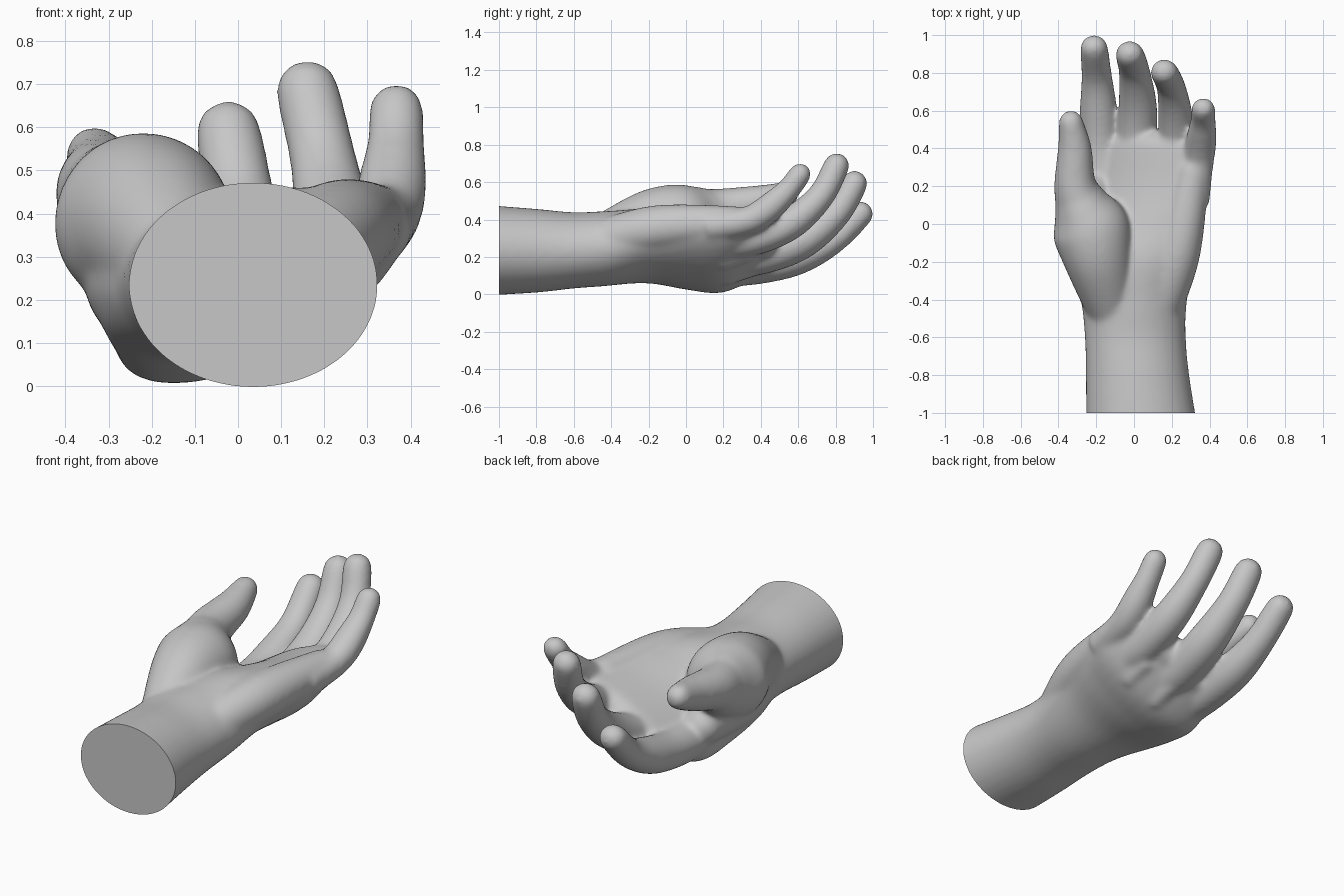
import bpy, bmesh, math
from mathutils import Vector

if "Cube" in bpy.data.objects:
    bpy.data.objects.remove(bpy.data.objects["Cube"])

SEG = 32
clay = bpy.data.materials.new("grey clay")
clay.diffuse_color = (0.57, 0.57, 0.57, 1)
clay.use_nodes = True
clay.node_tree.nodes["Principled BSDF"].inputs["Base Color"].default_value = clay.diffuse_color
bm = bmesh.new()


def spline(pts, steps=8):
    """Catmull-Rom interpolation of stations."""
    p = [pts[0]] + pts + [pts[-1]]
    out = []
    for i in range(1, len(p) - 2):
        for s in range(steps):
            t = s / steps
            out.append([0.5 * (2 * b + (c - a) * t + (2 * a - 5 * b + 4 * c - d) * t * t
                               + (3 * b - a - 3 * c + d) * t ** 3)
                        for a, b, c, d in zip(*p[i - 1:i + 3])])
    return out + [list(pts[-1])]


def loft(st, upright=False):
    """Round-ended tube of ellipses; station = x, y, z, half width, half height, tilt."""
    rings = []
    for i, s in enumerate(st):
        t = Vector(st[min(i + 1, len(st) - 1)][:3]) - Vector(st[max(i - 1, 0)][:3])
        t = Vector((0, 1, 0)) if upright else t.normalized()
        rings.append((Vector(s[:3]), t, s[3], s[4], s[5]))
    c, t, w, h, a = rings[-1]
    for k in range(1, 7):
        q = k * math.pi / 13
        rings.append((c + t * h * math.sin(q), t, w * math.cos(q), h * math.cos(q), a))
    loops = []
    for c, t, w, h, a in rings:
        a = math.radians(a)
        side = Vector((math.cos(a), 0, math.sin(a)))
        side = (side - t * side.dot(t)).normalized()
        up = side.cross(t)
        loops.append([bm.verts.new(c + side * w * math.cos(u) + up * h * math.sin(u))
                      for u in (k * 2 * math.pi / SEG for k in range(SEG))])
    for r0, r1 in zip(loops, loops[1:]):
        for k in range(SEG):
            j = (k + 1) % SEG
            bm.faces.new((r0[k], r0[j], r1[j], r1[k]))
    bm.faces.new(loops[0][::-1])
    bm.faces.new(loops[-1])


def finger(path, r_base, r_tip):
    """Tapering finger, slightly fuller at its two joints."""
    pts = spline(path)
    n = len(pts) - 1
    st = []
    for i, p in enumerate(pts):
        u = i / n
        r = r_base + (r_tip - r_base) * u ** 1.6 + 0.003 * math.cos(4 * math.pi * u)
        st.append(p + [r, r * 0.94, 24 * (1 - u)])
    loft(st)


# forearm, wrist and tilted palm
loft(spline([(.042, -1.08, .236, .296, .243, 0), (.019, -.8, .233, .274, .224, 0),
             (.007, -.6, .235, .268, .204, 0), (0, -.42, .245, .28, .2, 4),
             (-.005, -.2, .26, .33, .188, 16), (.03, 0, .238, .353, .168, 25),
             (.06, .2, .224, .362, .148, 28), (.07, .4, .265, .3, .095, 28)]), upright=True)

# thumb with its fleshy base
thumb = [(-.1, -.52, .25, .12, .13), (-.185, -.2, .365, .18, .19), (-.23, -.02, .385, .205, .205),
         (-.285, .12, .42, .14, .158), (-.313, .22, .455, .11, .115), (-.314, .4, .495, .09, .09),
         (-.333, .535, .535, .066, .068)]
loft([s + [0] for s in spline(thumb)])

# side of the hand below the thumb, and the outer edge of the palm
side = [(-.14, -.45, .23, .12), (-.215, -.12, .24, .138), (-.225, .17, .21, .1)]
heel = [(.13, -.48, .28, .11), (.23, -.15, .355, .122), (.312, .27, .385, .087)]
for path in (side, heel):
    loft([s + [s[3], 0] for s in spline(path)])

# four fingers, index to little
finger([(-.165, .15, .14), (-.18, .4, .153), (-.188, .6, .2), (-.197, .78, .288), (-.212, .933, .43)], .11, .07)
finger([(.01, .15, .185), (.014, .4, .205), (.02, .62, .285), (.003, .8, .43), (-.023, .9, .592)], .113, .072)
finger([(.2, .12, .27), (.22, .36, .295), (.22, .56, .38), (.197, .72, .525), (.16, .805, .688)], .1, .07)
finger([(.31, .12, .36), (.345, .35, .4), (.364, .52, .53), (.367, .61, .643)], .088, .06)

# soft knuckles on the back of the hand
for x, y, z in ((-.17, .2, .075), (.03, .22, .103), (.19, .2, .183), (.3, .16, .295)):
    loft([(x, y + d, z + abs(d) / 4, r, r, 0) for d, r in ((-.15, .03), (0, .057), (.12, .045))])

# fuse everything into one skin
bmesh.ops.recalc_face_normals(bm, faces=bm.faces)
mesh = bpy.data.meshes.new("hand")
bm.to_mesh(mesh)
bm.free()
hand = bpy.data.objects.new("hand", mesh)
bpy.context.collection.objects.link(hand)
rm = hand.modifiers.new("fuse", 'REMESH')
rm.mode = 'VOXEL'
rm.voxel_size = 0.011
sm = hand.modifiers.new("soften", 'SMOOTH')
sm.factor = 0.5
sm.iterations = 28
dg = bpy.context.evaluated_depsgraph_get()
skin = bpy.data.meshes.new_from_object(hand.evaluated_get(dg))
hand.modifiers.clear()

# flat cut through the forearm
bm = bmesh.new()
bm.from_mesh(skin)
cut = bmesh.ops.bisect_plane(bm, geom=bm.verts[:] + bm.edges[:] + bm.faces[:], dist=1e-5,
                             plane_co=(0, -1, 0), plane_no=(0, -1, 0), clear_outer=True)
bmesh.ops.contextual_create(bm, geom=[e for e in cut['geom_cut'] if isinstance(e, bmesh.types.BMEdge)])
bmesh.ops.recalc_face_normals(bm, faces=bm.faces)
bm.to_mesh(skin)
bm.free()
hand.data = skin
skin.materials.clear()
skin.materials.append(clay)
bpy.context.view_layer.objects.active = hand
hand.select_set(True)
bpy.ops.object.shade_smooth_by_angle(angle=math.radians(50))
